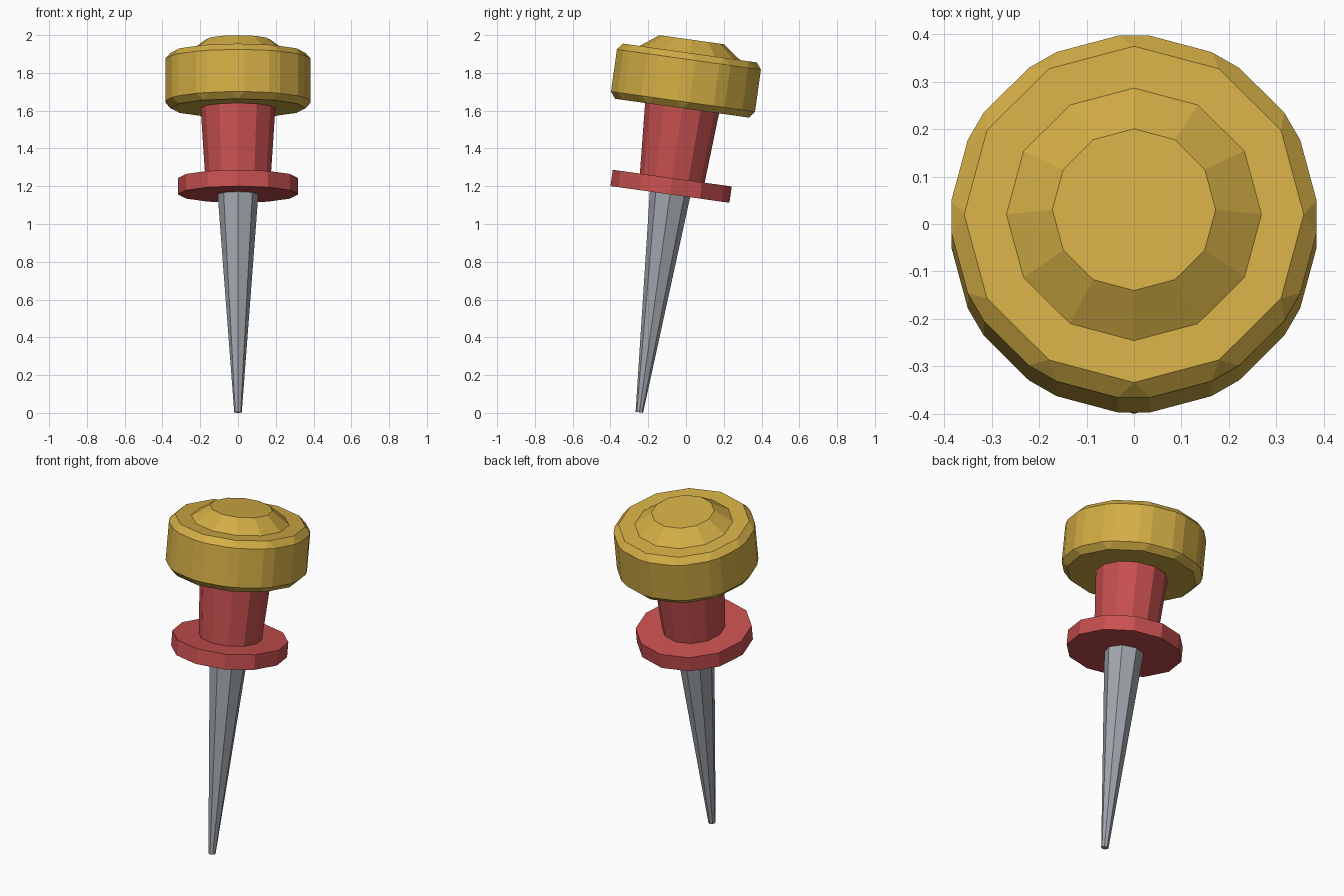
import bpy
from math import radians, pi, sin, cos
from mathutils import Matrix

cube = bpy.data.objects.get("Cube")
if cube:
    bpy.data.objects.remove(cube, do_unlink=True)


def material(name, rgb):
    m = bpy.data.materials.new(name)
    m.use_nodes = True
    color = (*rgb, 1.0)
    m.diffuse_color = color
    m.node_tree.nodes["Principled BSDF"].inputs["Base Color"].default_value = color
    return m


gold = material("gold", (0.65, 0.42, 0.06))
red = material("red", (0.58, 0.08, 0.08))
steel = material("steel", (0.36, 0.39, 0.43))

# Everything is turned about one axis that leans back from the needle tip
TILT = radians(8)
AXIS = Matrix.Translation((0, -0.247, 0.003)) @ Matrix.Rotation(-TILT, 4, "X")


def cone(name, sides, r_low, r_high, low, high, mat):
    """Tapered prism between two heights on the leaning axis."""
    bpy.ops.mesh.primitive_cone_add(vertices=sides, radius1=r_low, radius2=r_high,
                                    depth=high - low)
    ob = bpy.context.object
    ob.name = name
    ob.matrix_world = AXIS @ Matrix.Translation((0, 0, (low + high) / 2))
    ob.data.materials.append(mat)
    return ob


# Needle, collar and grip
cone("needle", 8, 0.02, 0.108, 0.0, 1.17, steel)
cone("collar", 12, 0.318, 0.318, 1.165, 1.252, red)
cone("grip", 12, 0.173, 0.198, 1.25, 1.63, red)

# Chamfered cap with a shallow raised crown
cap = cone("cap", 12, 0.394, 0.394, 1.626, 1.921, gold)
bevel = cap.modifiers.new("chamfer", "BEVEL")
bevel.width = 0.035
bevel.segments = 1
bevel.limit_method = "ANGLE"
bevel.angle_limit = radians(20)
cone("crown", 12, 0.27, 0.172, 1.92, 1.992, gold)
